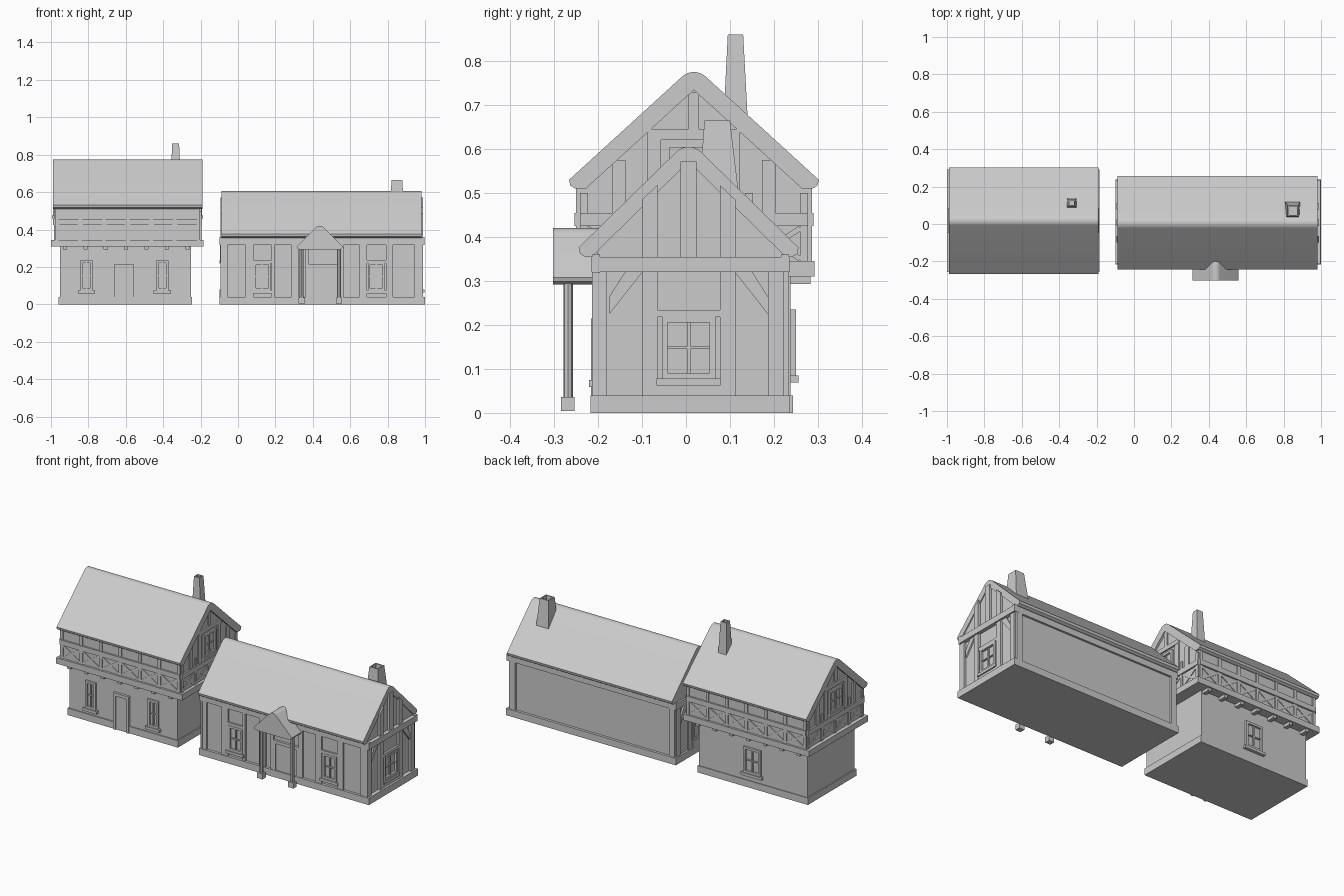
import bpy, bmesh, math
from mathutils import Vector

if "Cube" in bpy.data.objects:
    bpy.data.objects.remove(bpy.data.objects["Cube"])


def mesh_object(name, loops):
    """Each entry of loops is (ring_a, ring_b): two matching outlines joined into a solid."""
    bm = bmesh.new()
    for ra, rb in loops:
        a = [bm.verts.new(p) for p in ra]
        b = [bm.verts.new(p) for p in rb]
        bm.faces.new(a)
        bm.faces.new(b[::-1])
        for i in range(len(a)):
            j = (i + 1) % len(a)
            bm.faces.new((a[j], a[i], b[i], b[j]))
    bmesh.ops.recalc_face_normals(bm, faces=bm.faces)
    me = bpy.data.meshes.new(name)
    bm.to_mesh(me)
    bm.free()
    ob = bpy.data.objects.new(name, me)
    bpy.context.collection.objects.link(ob)
    return ob


def face(side, at):
    """Wall frame: maps (along, up, outward) to world space."""
    return {'front': lambda u, v, d: (u, at - d, v),
            'back': lambda u, v, d: (u, at + d, v),
            'left': lambda u, v, d: (at - d, u, v),
            'right': lambda u, v, d: (at + d, u, v)}[side]


def on_wall(name, f, polys, d, inset=0.006):
    return mesh_object(name, [([f(u, v, -inset) for u, v in p],
                               [f(u, v, d) for u, v in p]) for p in polys])


def rect(u0, u1, v0, v1):
    return [(u0, v0), (u1, v0), (u1, v1), (u0, v1)]


def bar(p, q, w):
    p, q = Vector(p), Vector(q)
    n = (q - p).normalized()
    n = Vector((-n.y, n.x)) * w / 2
    return [tuple(p + n), tuple(q + n), tuple(q - n), tuple(p - n)]


def box(name, x0, x1, y0, y1, z0, z1):
    return on_wall(name, face('front', y0), [rect(x0, x1, z0, z1)], 0, y1 - y0)


def window(name, f, u0, u1, v0, v1, b=0.013, d=0.012):
    m, h = (u0 + u1) / 2, (v0 + v1) / 2
    on_wall(name + "_frame", f, [rect(u0, u0 + b, v0, v1), rect(u1 - b, u1, v0, v1),
            rect(u0 + b, u1 - b, v1 - b, v1), rect(u0 + b, u1 - b, v0, v0 + b)], d)
    on_wall(name + "_mullions", f, [rect(m - .004, m + .004, v0 + b, v1 - b),
            rect(u0 + b, m - .004, h - .003, h + .003),
            rect(m + .004, u1 - b, h - .003, h + .003)], d * .6)
    on_wall(name + "_sill", f, [rect(u0 - .012, u1 + .012, v0 - .016, v0)], d + .006)


def door(name, f, u0, u1, top, d=0.014):
    on_wall(name + "_frame", f, [rect(u0, u0 + .016, 0, top), rect(u1 - .016, u1, 0, top),
                                 rect(u0 + .016, u1 - .016, top - .018, top)], d)
    on_wall(name + "_leaf", f, [rect(u0 + .016, u1 - .016, 0.003, top - .018)], d * .55)


def roof_outline(c, half, bottom, tip, top, r, thick=None):
    """Gable roof section with a rounded ridge; filled when thick is None."""
    s = (top - tip) / half
    for _ in range(20):
        apex = top + r / math.cos(math.atan(s)) - r
        s = (apex - tip) / half
    a = math.atan(s)
    zc = apex - r / math.cos(a)
    pts = [(c - half + .014, bottom), (c - half + .003, bottom + .007), (c - half, tip)]
    pts += [(c + r * math.sin(t), zc + r * math.cos(t)) for t in
            (a * (i / 5 - 1) for i in range(11))]
    pts += [(c + half, tip), (c + half - .003, bottom + .007), (c + half - .014, bottom)]
    if thick:
        w = (apex - thick - bottom) / s
        pts += [(c + w, bottom), (c, apex - thick), (c - w, bottom)]
    return pts


def smooth(ob):
    bpy.ops.object.select_all(action='DESELECT')
    ob.select_set(True)
    bpy.context.view_layer.objects.active = ob
    bpy.ops.object.shade_smooth_by_angle(angle=math.radians(25))


def chimney(name, lower, upper):
    """Tapered stack with a sunk flue; each level is (x0, x1, y0, y1, z)."""
    def ring(l, k):
        x0, x1, y0, y1, z = l
        return [(x0 + k, y0 + k, z), (x1 - k, y0 + k, z), (x1 - k, y1 - k, z), (x0 + k, y1 - k, z)]
    ob = mesh_object(name, [(ring(lower, 0), ring(upper, 0))])
    bm = bmesh.new()
    bm.from_mesh(ob.data)
    lid = [max(bm.faces, key=lambda p: p.calc_center_median().z)]
    bmesh.ops.inset_region(bm, faces=lid, thickness=0.009)
    down = bmesh.ops.extrude_discrete_faces(bm, faces=lid)['faces']
    bmesh.ops.translate(bm, vec=(0, 0, -.03), verts=down[0].verts[:])
    bm.to_mesh(ob.data)
    bm.free()


# ---- Tall house: stone ground floor
C = 0.018
box("tall_plinth", -.96, -.245, -.207, .243, 0, .04)
box("tall_ground_floor", -.953, -.252, -.2, .238, .03, .32)
box("tall_jetty_beam", -1, -.185, -.256, .292, .31, .345)
front, back = face('front', -.2), face('back', .238)
for i, u in enumerate((-.81, -.405)):
    window(f"tall_front_window_{i}", front, u - .034, u + .034, .075, .235)
window("tall_back_window", back, -.655, -.545, .085, .235)
door("tall_door", front, -.66, -.56, .215)
joists = [-.925 + i * .109 for i in range(7)]
for nm, f in (("front", front), ("back", back)):
    on_wall(f"tall_{nm}_joists", f, [rect(u - .011, u + .011, .293, .312) for u in joists], .045)

# ---- Tall house: framed upper floor and gables
W = .262
gable = [(C - W, .335), (C + W, .335), (C + W, .515), (C, .755), (C - W, .515)]
on_wall("tall_upper_floor", face('right', -.202), [gable], 0, .776)


def cross_frame(name, f, u0, u1, bays, z_top):
    step = (u1 - u0) / bays
    posts, braces = [], []
    for i in range(bays + 1):
        u = u0 + i * step
        posts.append(rect(u - .009, u + .009, .345, z_top))
        if i < bays:
            braces += [bar((u + .008, .35), (u + step - .008, .42), .012),
                       bar((u + .008, .42), (u + step - .008, .35), .012)]
    on_wall(name + "_posts", f, posts, .006)
    on_wall(name + "_braces", f, braces, .004)
    on_wall(name + "_rail", f, [rect(u0 - .009, u1 + .009, .425, .455)], .01)


cross_frame("tall_front", face('front', C - W), -.969, -.211, 6, .512)
cross_frame("tall_back", face('back', C + W), -.969, -.211, 6, .512)
for side, at in (("left", -.978), ("right", -.202)):
    f = face(side, at)
    cross_frame(f"tall_{side}", f, C - W + .012, C + W - .012, 4, .5)
    on_wall(f"tall_{side}_gable_posts", f,
            [rect(C + s * u - .015, C + s * u + .015, .455, t) for s in (-1, 1)
             for u, t in ((.09, .645), (.17, .575))], .007)
    on_wall(f"tall_{side}_collar", f, [rect(C - .105, C + .105, .62, .645)], .009)
    on_wall(f"tall_{side}_king_post", f, [rect(C - .012, C + .012, .645, .73)], .007)
    window(f"tall_{side}_gable_window", f, C - .055, C + .055, .475, .605, d=.01)
smooth(on_wall("tall_roof", face('right', -.19),
               [roof_outline(C, .284, .51, .53, .775, .04, .055)], 0, .8))
chimney("tall_chimney", (-.362, -.303, .082, .144, .6), (-.352, -.315, .095, .13, .86))

# ---- Long cottage: body
D = .006
X0, X1, Y0, Y1 = -.088, .976, -.202, .222
box("cottage_plinth", -.1, 1, -.217, .237, 0, .04)
body = [(Y0, .03), (Y1, .03), (Y1, .37), (D, .585), (Y0, .37)]
on_wall("cottage_walls", face('right', X1), [body], 0, X1 - X0)
smooth(on_wall("cottage_roof", face('right', .982),
               [roof_outline(D, .25, .355, .376, .605, .04, .05)], 0, 1.07))
chimney("cottage_chimney", (.805, .89, .028, .122, .48), (.822, .878, .042, .1, .665))

# ---- Long cottage: timber framing
front, back = face('front', Y0), face('back', Y1)
on_wall("cottage_front_posts", front, [rect(a, b, .04, .32) for a, b in (
    (-.09, -.055), (.04, .083), (.178, .195), (.285, .325), (.36, .378), (.542, .565),
    (.65, .69), (.79, .83), (.943, .982))], .01)
on_wall("cottage_front_plate", front, [rect(-.098, .998, .318, .36)], .012)
on_wall("cottage_window_rails", front, [rect(a, b, .222, .238) for a, b in
                                        ((.083, .178), (.69, .79))], .01)
on_wall("cottage_back_frame", back, [rect(-.09, -.055, .04, .32), rect(.943, .982, .04, .32),
                                     rect(-.098, .998, .32, .36)], .012)
for i, u in enumerate((.13, .74)):
    window(f"cottage_front_window_{i}", front, u - .046, u + .046, .075, .222)
door("cottage_door", front, .378, .542, .215)

for side, at in (("left", X0), ("right", X1)):
    f = face(side, at)
    on_wall(f"cottage_{side}_posts", f,
            [[(D + s * .071, .04), (D + s * .106, .04), (D + s * .106, .485), (D + s * .071, .518)]
             for s in (-1, 1)]
            + [rect(-.214, -.18, .04, .355), rect(.187, .222, .04, .355),
               rect(D - .018, D + .018, .355, .572)], .014 if side == "right" else .006)
    on_wall(f"cottage_{side}_tie_beam", f, [rect(-.215, .235, .32, .355)],
            .022 if side == "right" else .011)
    on_wall(f"cottage_{side}_braces", f,
            [[(D + s * .18, .225), (D + s * .18, .265), (D + s * .145, .32), (D + s * .105, .32)]
             for s in (-1, 1)], .009)
    on_wall(f"cottage_{side}_window_surround", f, [rect(-.065, .077, .218, .234),
                                                   rect(-.065, .077, .04, .068)], .012)
    window(f"cottage_{side}_window", f, -.055, .067, .078, .218, d=.014 if side == "right" else .006)

# ---- Porch: gabled hood on two turned posts
smooth(on_wall("porch_roof", face('front', -.302),
               [roof_outline(.437, .123, .292, .308, .42, .03)], 0, .12))
for i, x in enumerate((.34, .54)):
    box(f"porch_post_base_{i}", x - .017, x + .017, -.284, -.253, .004, .036)
    bpy.ops.mesh.primitive_cylinder_add(vertices=8, radius=.011, depth=.26,
                                        location=(x, -.268, .165))
    bpy.context.object.name = f"porch_post_{i}"
